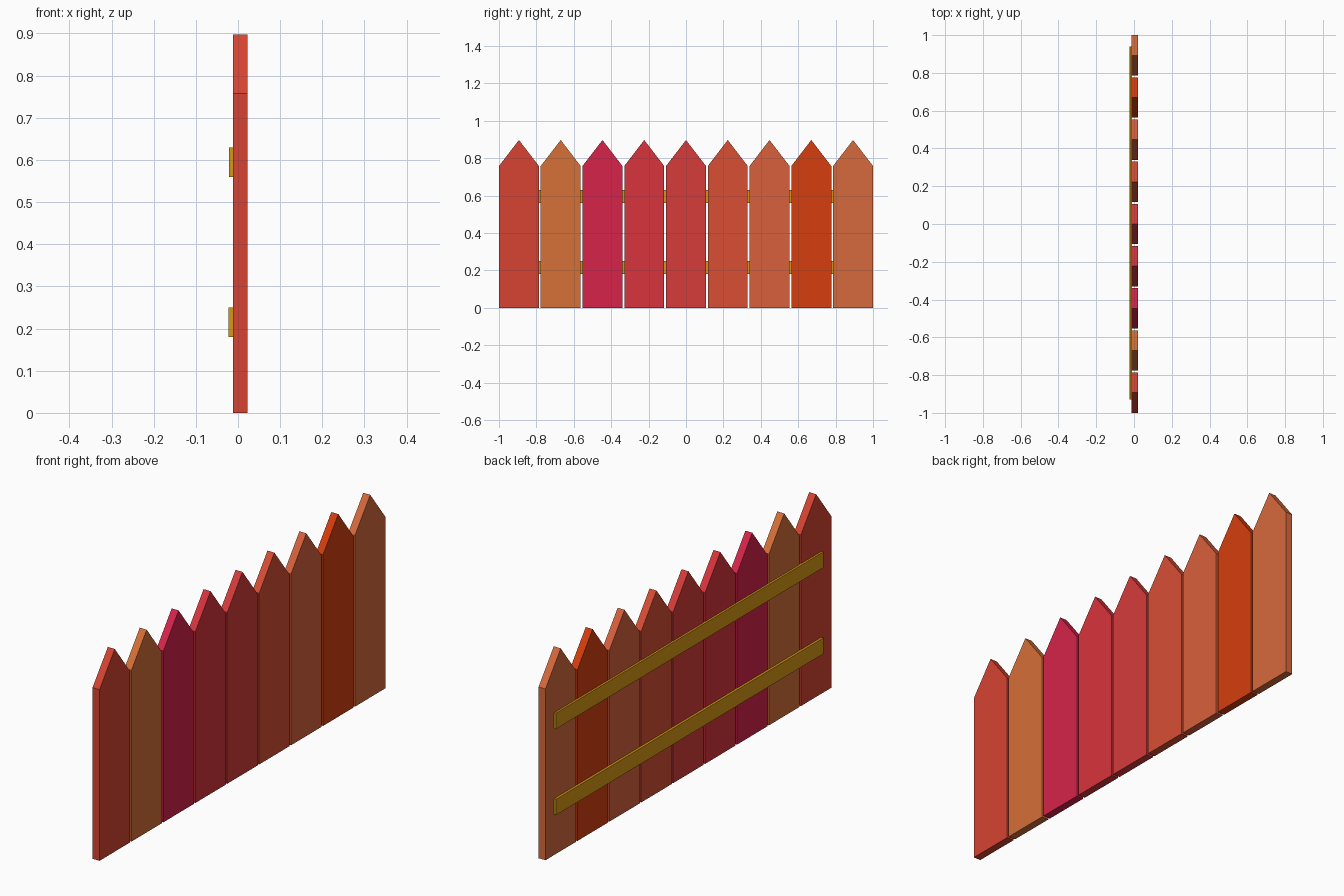
import bpy, bmesh

if "Cube" in bpy.data.objects:
    bpy.data.objects.remove(bpy.data.objects["Cube"])


def material(name, rgb):
    # sRGB 0-255 to linear colour
    mat = bpy.data.materials.new(name)
    mat.diffuse_color = [((c / 255 + 0.055) / 1.055) ** 2.4 if c > 10 else c / 3294 for c in rgb] + [1]
    mat.use_nodes = True
    mat.node_tree.nodes["Principled BSDF"].inputs["Base Color"].default_value = mat.diffuse_color
    return mat


def extrude_profile(name, profile, x0, x1, mat):
    # extrude a (y, z) outline along x
    bm = bmesh.new()
    face = bm.faces.new([bm.verts.new((x0, y, z)) for y, z in profile])
    new = bmesh.ops.extrude_face_region(bm, geom=[face])["geom"]
    bmesh.ops.translate(bm, vec=(x1 - x0, 0, 0),
                        verts=[v for v in new if isinstance(v, bmesh.types.BMVert)])
    bmesh.ops.recalc_face_normals(bm, faces=bm.faces)
    mesh = bpy.data.meshes.new(name)
    bm.to_mesh(mesh)
    bm.free()
    mesh.materials.append(mat)
    obj = bpy.data.objects.new(name, mesh)
    bpy.context.collection.objects.link(obj)
    return obj


# Pickets: nine pointed boards, each its own tint
PITCH, HALF, SHOULDER, PEAK = 0.2233, 0.1068, 0.758, 0.897
colors = [(214, 68, 50), (214, 112, 56), (214, 36, 74), (216, 52, 60), (214, 60, 58),
          (216, 78, 52), (216, 96, 60), (214, 62, 14), (214, 106, 60)]
for i, rgb in enumerate(colors):
    y = (i - 4) * PITCH
    outline = [(y - HALF, 0), (y + HALF, 0), (y + HALF, SHOULDER), (y, PEAK), (y - HALF, SHOULDER)]
    extrude_profile(f"picket_{i + 1}", outline, -0.012, 0.022, material(f"picket_paint_{i + 1}", rgb))

# Rails: two horizontal battens on the back
rail_mat = material("rail_paint", (214, 152, 20))
for name, z, x in (("lower_rail", 0.18, -0.0225), ("upper_rail", 0.56, -0.021)):
    outline = [(-0.93, z), (0.94, z), (0.94, z + 0.07), (-0.93, z + 0.07)]
    extrude_profile(name, outline, x, -0.011, rail_mat)
